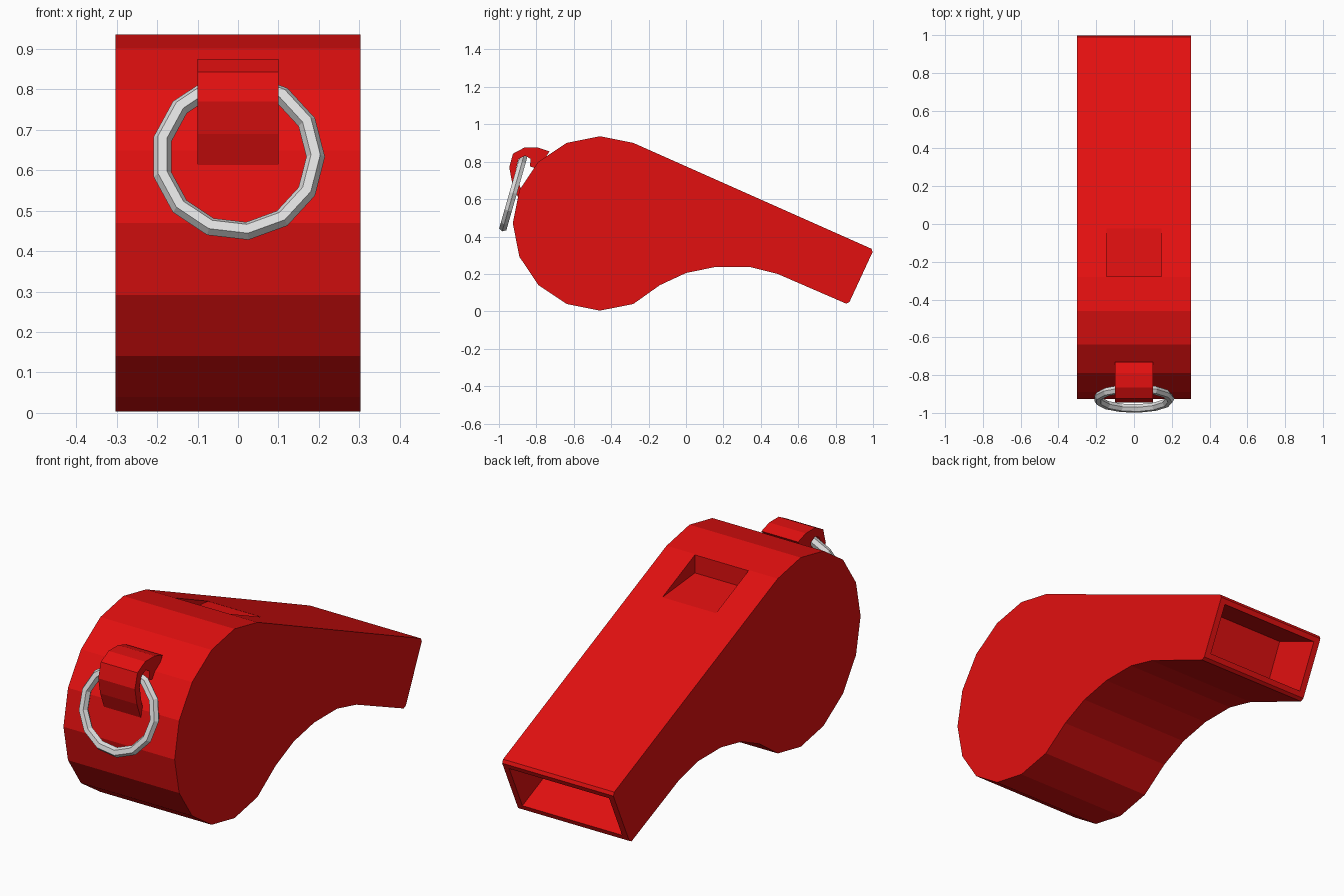
import bpy, bmesh, math
from mathutils import Vector

cube = bpy.data.objects.get("Cube")
if cube:
    bpy.data.objects.remove(cube, do_unlink=True)


def make_material(name, color):
    mat = bpy.data.materials.new(name)
    mat.use_nodes = True
    mat.diffuse_color = color
    bsdf = mat.node_tree.nodes["Principled BSDF"]
    bsdf.inputs["Base Color"].default_value = color
    return mat


red = make_material("red_plastic", (0.76, 0.005, 0.005, 1))
silver = make_material("silver_metal", (0.75, 0.75, 0.75, 1))


def extrude_profile(name, points, half_width, mat):
    """Extrude a side (y, z) profile symmetrically across x."""
    bm = bmesh.new()
    face = bm.faces.new([bm.verts.new((-half_width, y, z)) for y, z in points])
    result = bmesh.ops.extrude_face_region(bm, geom=[face])
    verts = [v for v in result["geom"] if isinstance(v, bmesh.types.BMVert)]
    bmesh.ops.translate(bm, verts=verts, vec=(2 * half_width, 0, 0))
    bmesh.ops.recalc_face_normals(bm, faces=bm.faces)
    mesh = bpy.data.meshes.new(name)
    bm.to_mesh(mesh)
    bm.free()
    mesh.materials.append(mat)
    obj = bpy.data.objects.new(name, mesh)
    bpy.context.collection.objects.link(obj)
    return obj


def cut(target, cutter):
    cutter.hide_render = True
    mod = target.modifiers.new("cut", 'BOOLEAN')
    mod.operation = 'DIFFERENCE'
    mod.solver = 'EXACT'
    mod.object = cutter
    bpy.context.view_layer.objects.active = target
    bpy.ops.object.modifier_apply(modifier=mod.name)
    bpy.data.objects.remove(cutter, do_unlink=True)


# Whistle body: sixteen-sided chamber running into a sloped mouthpiece
center, radius = Vector((-0.46, 0.47)), 0.466
chamber = [center + radius * Vector((math.cos(a), math.sin(a)))
           for a in (math.radians(22.5 * k) for k in range(3, 14))]
mouthpiece = [(-0.14, 0.14), (0.0, 0.205), (0.16, 0.238), (0.34, 0.238),
              (0.49, 0.2), (0.857, 0.041), (0.874, 0.05),
              (0.998, 0.318), (0.991, 0.335)]
body = extrude_profile("whistle_body", chamber + mouthpiece, 0.303, red)

# Mouth opening: rectangular recess along the sloped axis
axis, up = Vector((0.914, -0.407)), Vector((0.407, 0.914))
mouth = Vector((0.935, 0.185))
opening = [mouth + axis * a + up * b
           for a, b in ((0.1, 0.122), (0.1, -0.122), (-0.27, -0.122), (-0.27, 0.122))]
cut(body, extrude_profile("mouth_cutter", opening, 0.272, red))

# Wedge-shaped air slot in the roof
slot = [(-0.278, 0.81), (-0.025, 0.786), (-0.025, 1.0), (-0.278, 1.0)]
cut(body, extrude_profile("slot_cutter", slot, 0.146, red))

# Curved strap that holds the ring
strap = [(-0.73, 0.855), (-0.79, 0.875), (-0.865, 0.875), (-0.925, 0.843),
         (-0.945, 0.77), (-0.93, 0.69), (-0.9, 0.613),
         (-0.87, 0.62), (-0.895, 0.69), (-0.908, 0.765), (-0.895, 0.815),
         (-0.86, 0.832), (-0.83, 0.815), (-0.835, 0.775), (-0.79, 0.76)]
extrude_profile("ring_strap", strap, 0.1, red)

# Tilted metal ring
bpy.ops.mesh.primitive_torus_add(
    major_segments=13, minor_segments=6, major_radius=0.192, minor_radius=0.023,
    location=(0, -0.924, 0.633), rotation=(math.radians(74), 0, 0))
ring = bpy.context.object
ring.name = "metal_ring"
ring.data.materials.append(silver)
for poly in ring.data.polygons:
    poly.use_smooth = False
